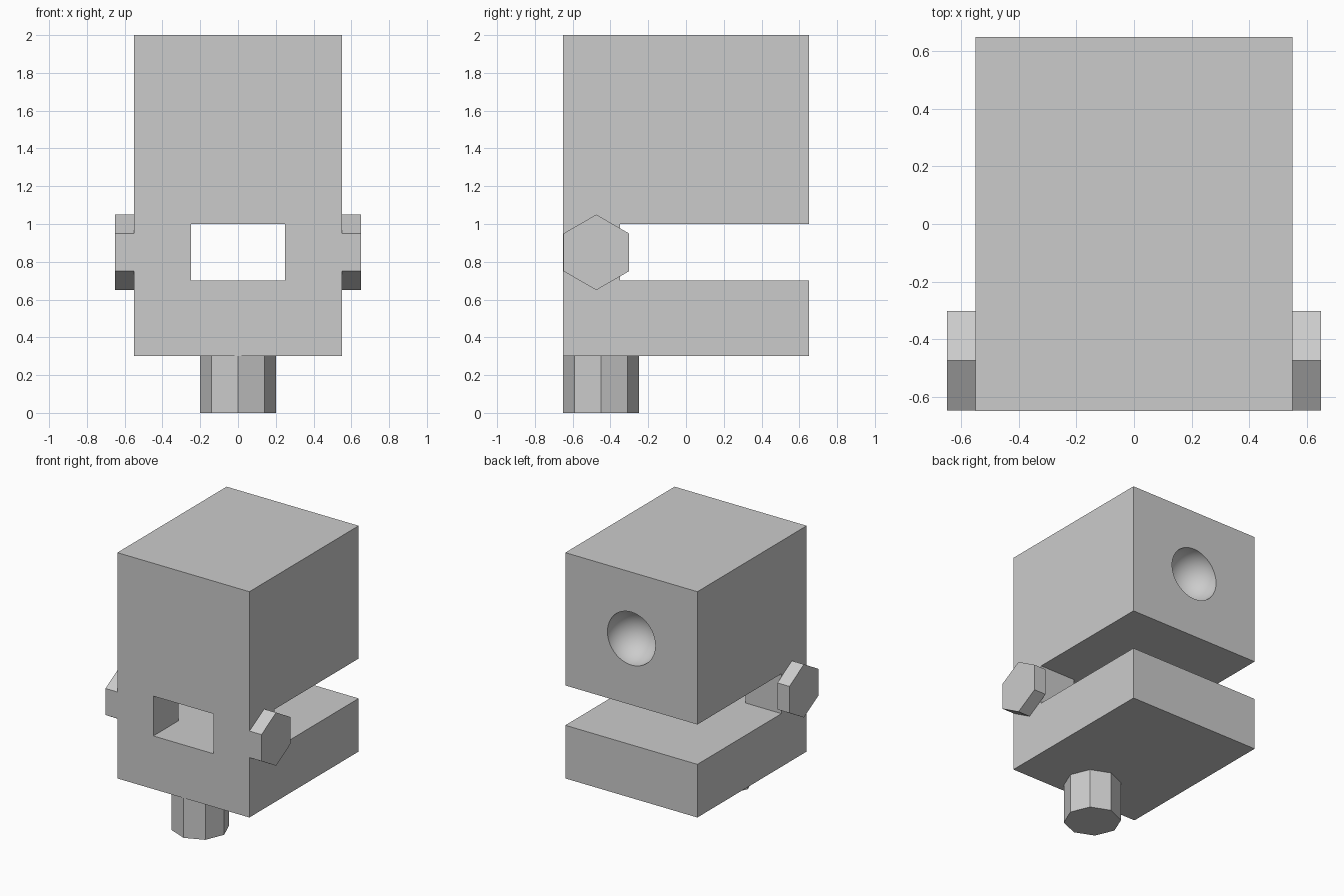
import bpy
import bmesh
from math import pi, radians
from mathutils import Matrix

default = bpy.data.objects.get("Cube")
if default:
    bpy.data.objects.remove(default, do_unlink=True)

GREY = (0.6, 0.6, 0.6, 1.0)
grey = bpy.data.materials.new("plain grey")
grey.use_nodes = True
grey.diffuse_color = GREY
grey.node_tree.nodes["Principled BSDF"].inputs["Base Color"].default_value = GREY


def finish(name, bm):
    """Turn a bmesh into a grey object in the scene."""
    bmesh.ops.recalc_face_normals(bm, faces=bm.faces)
    mesh = bpy.data.meshes.new(name)
    bm.to_mesh(mesh)
    bm.free()
    mesh.materials.append(grey)
    obj = bpy.data.objects.new(name, mesh)
    bpy.context.collection.objects.link(obj)
    return obj


def block(name, outline, z0, z1):
    """Extrude a plan outline upward from z0 to z1."""
    bm = bmesh.new()
    face = bm.faces.new([bm.verts.new((x, y, z0)) for x, y in outline])
    top = bmesh.ops.extrude_face_region(bm, geom=[face])["geom"]
    verts = [v for v in top if isinstance(v, bmesh.types.BMVert)]
    bmesh.ops.translate(bm, verts=verts, vec=(0, 0, z1 - z0))
    return finish(name, bm)


def prism(name, sides, radius, depth, matrix):
    """Regular flat-sided peg centred on the given transform."""
    bm = bmesh.new()
    bmesh.ops.create_cone(bm, cap_ends=True, segments=sides, radius1=radius,
                          radius2=radius, depth=depth, matrix=matrix)
    return finish(name, bm)


def mirrored(half):
    return half + [(-x, y) for x, y in reversed(half)]


# Main body
body = block("body", mirrored([(0.55, -0.65), (0.55, 0.65)]), 0.3, 2.0)

# Wide slot open at the back and sides, narrowing to the front window
slot = block("slot_cutter",
             mirrored([(0.25, -0.8), (0.25, -0.35), (0.7, -0.35), (0.7, 0.8)]),
             0.7, 1.0)

# Hemispherical socket in the back
bm = bmesh.new()
bmesh.ops.create_uvsphere(
    bm, u_segments=48, v_segments=25, radius=0.2,
    matrix=Matrix.Translation((0, 0.65, 1.5)) @ Matrix.Rotation(pi / 2, 4, 'X'))
socket = finish("socket_cutter", bm)

bpy.context.view_layer.objects.active = body
for cutter in (slot, socket):
    cut = body.modifiers.new(cutter.name, 'BOOLEAN')
    cut.operation = 'DIFFERENCE'
    cut.solver = 'EXACT'
    cut.object = cutter
    bpy.ops.object.modifier_apply(modifier=cut.name)
    bpy.data.objects.remove(cutter, do_unlink=True)

bpy.ops.object.select_all(action='DESELECT')
body.select_set(True)
bpy.ops.object.shade_smooth_by_angle(angle=radians(30))

# Hexagonal bolt heads on both sides, one corner pointing up
for side, sign in (("left", 1), ("right", -1)):
    prism(side + "_bolt_head", 6, 0.2, 0.1,
          Matrix.Translation((0.6 * sign, -0.475, 0.85))
          @ Matrix.Rotation(pi / 2, 4, 'Y')
          @ Matrix.Rotation(pi / 2, 4, 'Z'))

# The cone starts on its y axis, so the turn above is checked by height
for side in ("left", "right"):
    head = bpy.data.objects[side + "_bolt_head"]
    if max(v.co.z for v in head.data.vertices) < 1.04:
        centre = Matrix.Translation((0, -0.475, 0.85))
        head.data.transform(centre @ Matrix.Rotation(pi / 6, 4, 'X')
                            @ centre.inverted())

# Octagonal peg under the front
prism("bottom_peg", 8, 0.2, 0.3, Matrix.Translation((0, -0.45, 0.15)))
